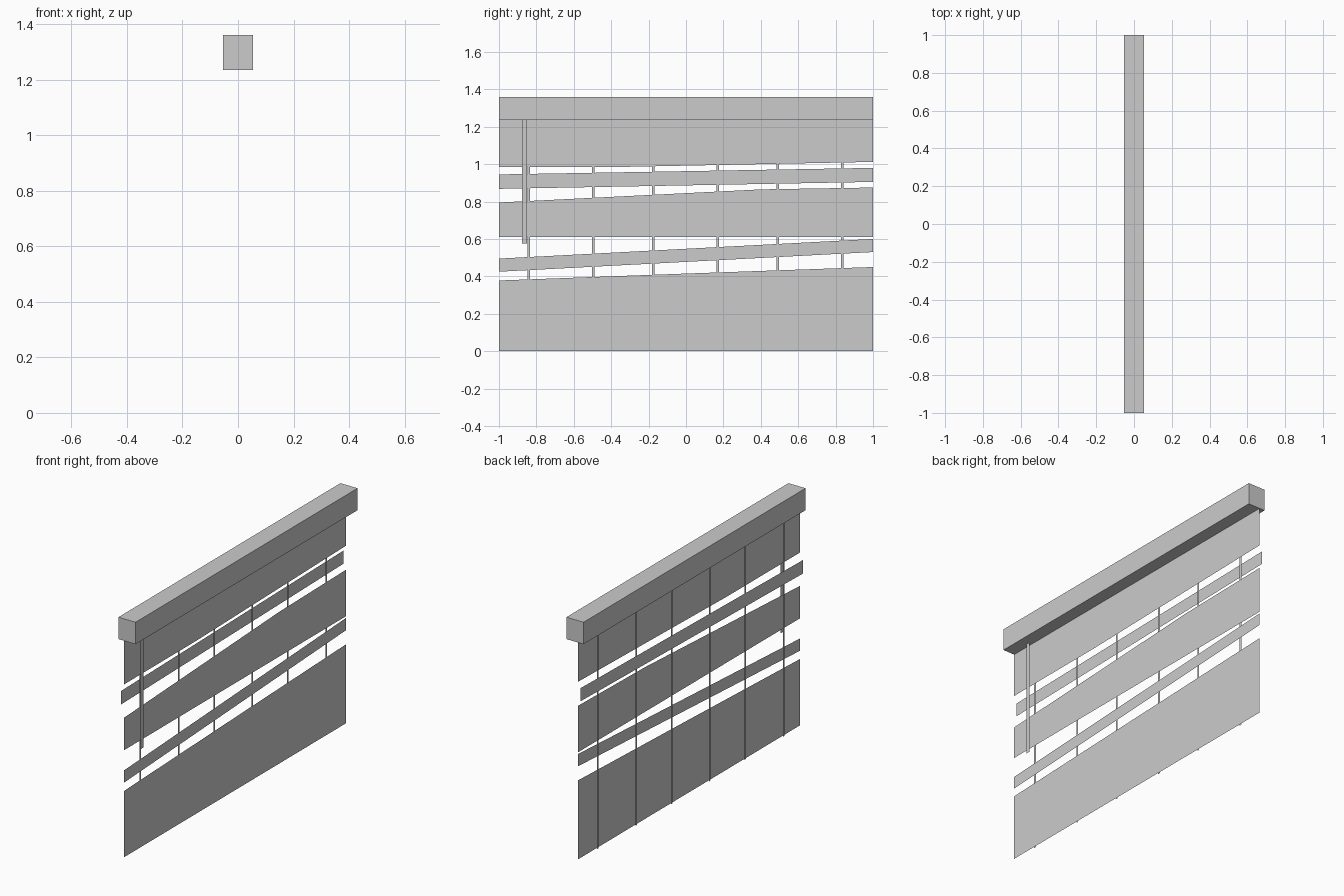
import bpy

cube = bpy.data.objects.get("Cube")
if cube:
    bpy.data.objects.remove(cube, do_unlink=True)

# Single plain grey finish
grey = bpy.data.materials.new("light_grey")
grey.use_nodes = True
colour = (0.6, 0.6, 0.6, 1)
grey.diffuse_color = colour
grey.node_tree.nodes["Principled BSDF"].inputs["Base Color"].default_value = colour

RAIL_BOTTOM, RAIL_TOP, RAIL_HALF = 1.235, 1.36, 0.054


def sheet(name, x, upper, lower):
    """Flat sheet facing +x between two edges given as (y, z) points."""
    outline = lower + upper[::-1]
    mesh = bpy.data.meshes.new(name)
    mesh.from_pydata([(x, y, z) for y, z in outline], [], [range(len(outline))])
    mesh.materials.append(grey)
    obj = bpy.data.objects.new(name, mesh)
    bpy.context.collection.objects.link(obj)
    return obj


def strip(name, x, y, width, bottom):
    """Narrow vertical strip hanging from the rail."""
    a, b = y - width / 2, y + width / 2
    return sheet(name, x, [(a, RAIL_BOTTOM), (b, RAIL_BOTTOM)], [(a, bottom), (b, bottom)])


# Head rail
bpy.ops.mesh.primitive_cube_add(size=1, location=(0, 0, (RAIL_BOTTOM + RAIL_TOP) / 2))
rail = bpy.context.object
rail.name = "head_rail"
rail.scale = (2 * RAIL_HALF, 2, RAIL_TOP - RAIL_BOTTOM)
rail.data.materials.append(grey)

# Wide fabric panels
PANEL_X = -0.02
sheet("top_panel", PANEL_X, [(-1, RAIL_BOTTOM), (1, RAIL_BOTTOM)],
      [(-1, 0.985), (-0.35, 0.985), (1, 1.012)])
sheet("middle_panel", PANEL_X, [(-1, 0.795), (0.4, 0.865), (1, 0.875)],
      [(-1, 0.61), (1, 0.61)])
sheet("bottom_panel", PANEL_X, [(-1, 0.378), (0, 0.415), (1, 0.45)],
      [(-1, 0), (1, 0)])

# Narrow slanted slats
sheet("upper_slat", -0.036, [(-1, 0.945), (1, 0.98)], [(-1, 0.868), (1, 0.905)])
sheet("lower_slat", PANEL_X, [(-1, 0.495), (1, 0.6)], [(-1, 0.425), (1, 0.53)])

# Lift cords behind the panels
for i, y in enumerate((-0.84, -0.495, -0.175, 0.17, 0.49, 0.835)):
    strip(f"cord_{i + 1}", -0.028, y, 0.014, 0)

# Control wand in front of the panels
strip("control_wand", 0, -0.863, 0.026, 0.575)
